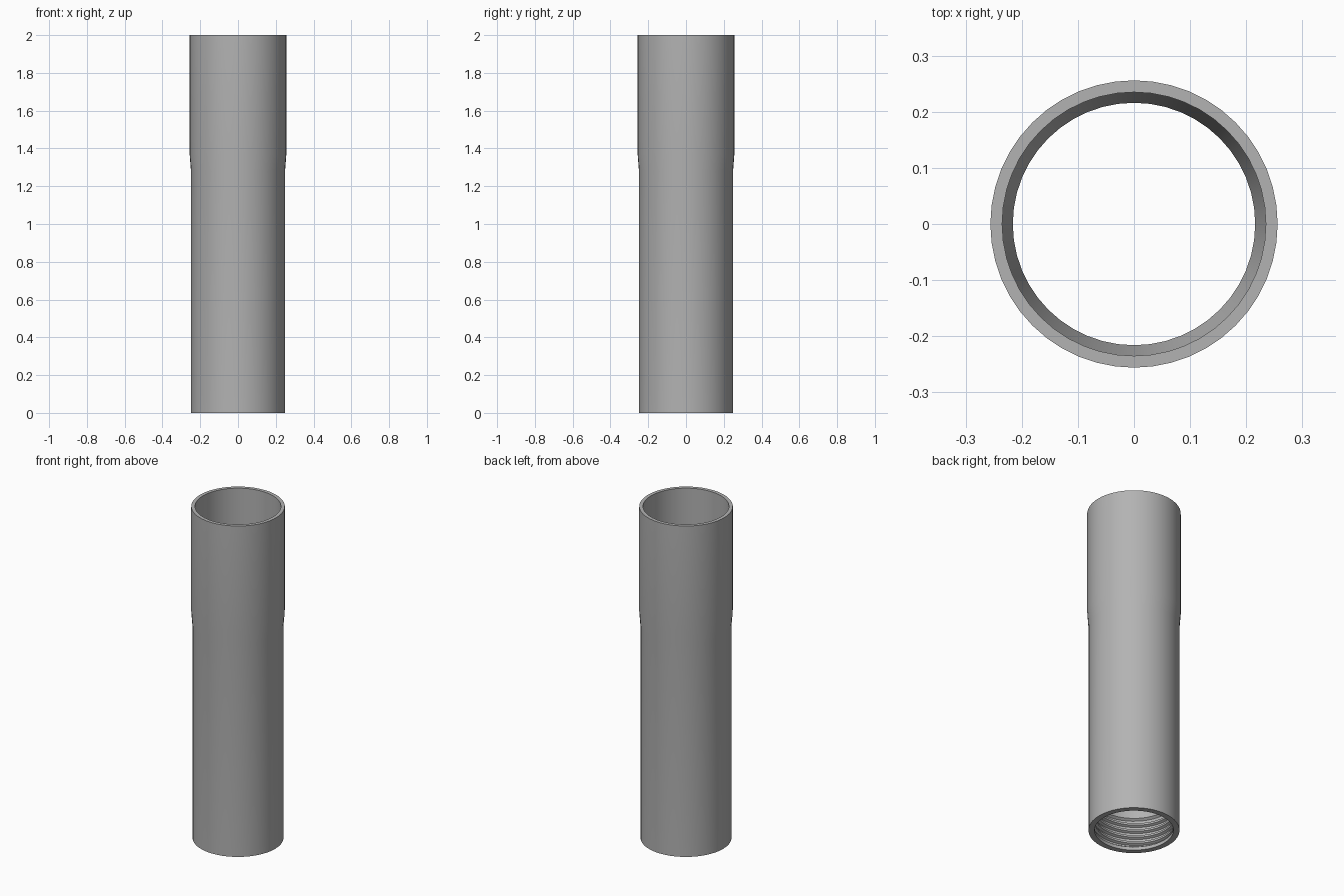
import bpy, bmesh, math

cube = bpy.data.objects.get("Cube")
if cube:
    bpy.data.objects.remove(cube, do_unlink=True)

grey = bpy.data.materials.new("plain grey")
grey.use_nodes = True
colour = (0.45, 0.45, 0.45, 1)
grey.diffuse_color = colour
grey.node_tree.nodes["Principled BSDF"].inputs["Base Color"].default_value = colour

SIDES = 48


def sweep(name, section, steps, rise=0.0, closed=True):
    """Turn a closed (radius, height) section about z, climbing by rise per turn."""
    bm = bmesh.new()
    loops = []
    for i in range(steps if closed else steps + 1):
        a = math.tau * i / SIDES
        lift = rise * i / SIDES
        loops.append([bm.verts.new((r * math.cos(a), r * math.sin(a), z + lift))
                      for r, z in section])
    n = len(section)
    for i in range(steps):
        p, q = loops[i], loops[(i + 1) % len(loops)]
        for j in range(n):
            k = (j + 1) % n
            bm.faces.new((p[j], q[j], q[k], p[k]))
    if not closed:
        bm.faces.new(loops[0])
        bm.faces.new(loops[-1])
    bmesh.ops.recalc_face_normals(bm, faces=bm.faces[:])
    mesh = bpy.data.meshes.new(name)
    bm.to_mesh(mesh)
    bm.free()
    mesh.materials.append(grey)
    obj = bpy.data.objects.new(name, mesh)
    bpy.context.collection.objects.link(obj)
    bpy.ops.object.select_all(action="DESELECT")
    obj.select_set(True)
    bpy.context.view_layer.objects.active = obj
    bpy.ops.object.shade_smooth_by_angle(angle=math.radians(10))
    return obj


# Tube wall: outside going up, then the bore going down to the thread recess
wall = [(0.249, 0), (0.249, 1.28), (0.256, 1.37), (0.256, 2),
        (0.235, 2), (0.235, 1.37), (0.216, 1.28),
        (0.216, 0.2), (0.23, 0.19), (0.23, 0.03), (0.216, 0.02), (0.216, 0)]
sweep("tube_wall", wall, SIDES)

# Internal screw thread: a tapered ridge climbing inside the recess
ridge = [(0.235, 0.026), (0.235, 0.056), (0.216, 0.047), (0.216, 0.035)]
thread = sweep("inner_thread", ridge, int(SIDES * 3.5), rise=0.038, closed=False)
thread.rotation_euler.z = math.radians(150)
